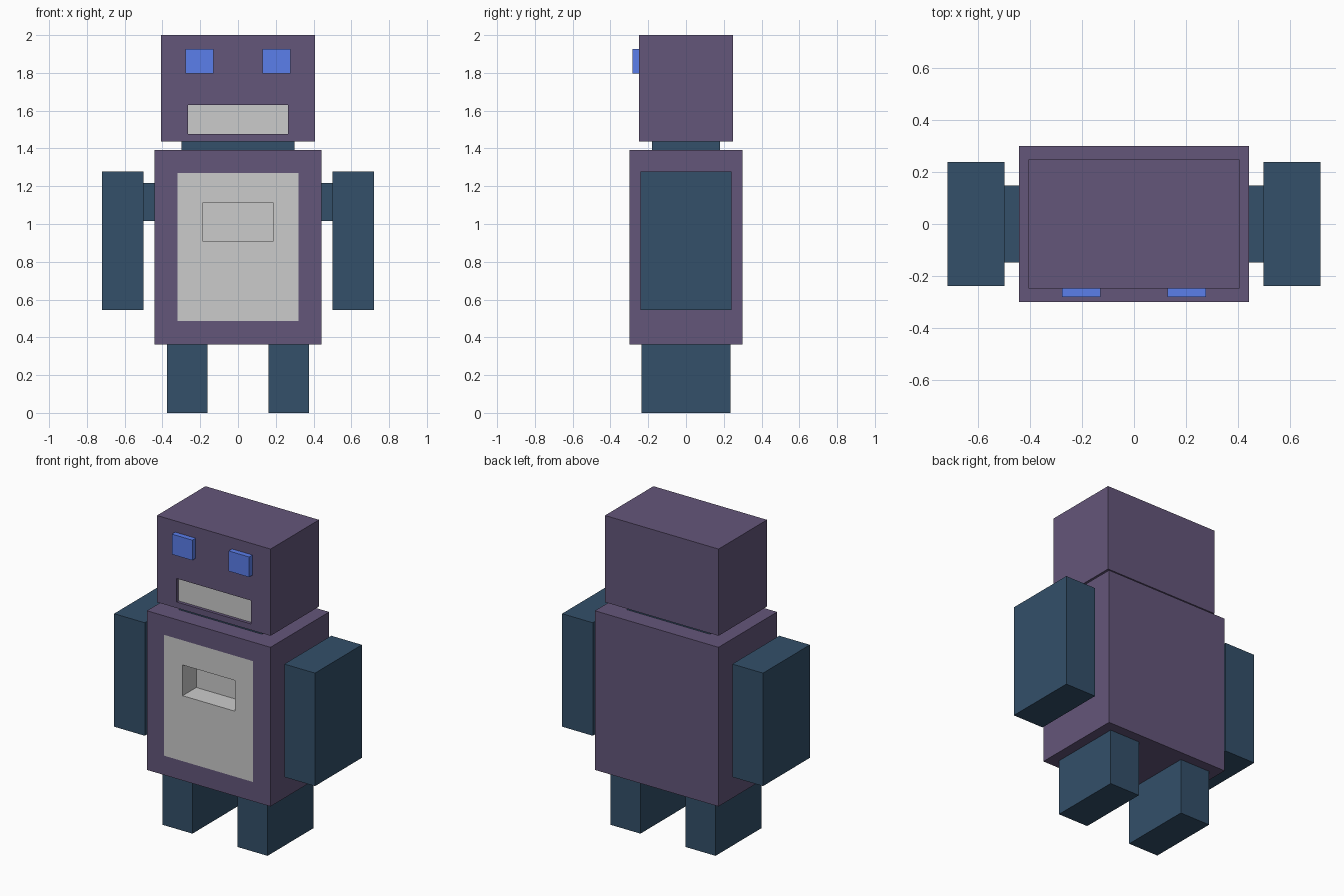
import bpy, bmesh

if "Cube" in bpy.data.objects:
    bpy.data.objects.remove(bpy.data.objects["Cube"])


def colour(name, rgb):
    mat = bpy.data.materials.new(name)
    mat.diffuse_color = (*rgb, 1)
    mat.use_nodes = True
    mat.node_tree.nodes["Principled BSDF"].inputs["Base Color"].default_value = mat.diffuse_color
    return mat


PURPLE = colour("purple", (0.127, 0.093, 0.195))
TEAL = colour("teal", (0.033, 0.08, 0.144))
BLUE = colour("blue", (0.105, 0.209, 0.83))


def inset_rect(bm, face, x, z):
    """Inset a front face to the rectangle -x..x, z[0]..z[1]; the face stays the inner one."""
    bmesh.ops.inset_individual(bm, faces=[face], thickness=0.01)
    mid = face.calc_center_median()
    for v in face.verts:
        v.co.x = x if v.co.x > mid.x else -x
        v.co.z = z[1] if v.co.z > mid.z else z[0]


def sink(bm, face, depth):
    """Push a front face inward, leaving straight walls around it."""
    bmesh.ops.inset_individual(bm, faces=[face], thickness=0)
    for v in face.verts:
        v.co.y += depth


def box(name, x, y, z, mat, carve=None):
    """Box from three (min, max) ranges; carve edits its front face."""
    bm = bmesh.new()
    bmesh.ops.create_cube(bm, size=1)
    for v in bm.verts:
        v.co = [r[1] if c > 0 else r[0] for c, r in zip(v.co, (x, y, z))]
    bm.normal_update()
    if carve:
        carve(bm, min(bm.faces, key=lambda f: f.calc_center_median().y))
    bm.normal_update()
    mesh = bpy.data.meshes.new(name)
    bm.to_mesh(mesh)
    bm.free()
    mesh.materials.append(mat)
    if carve:
        mesh.materials.append(None)  # plain grey slot
    obj = bpy.data.objects.new(name, mesh)
    bpy.context.collection.objects.link(obj)
    return obj


# Head with a shallow grey mouth
def carve_mouth(bm, face):
    inset_rect(bm, face, 0.266, (1.477, 1.629))
    sink(bm, face, 0.02)
    face.material_index = 1


# Torso with a flush grey panel and a deep pocket in it
def carve_chest(bm, face):
    inset_rect(bm, face, 0.319, (0.487, 1.27))
    face.material_index = 1
    old = set(bm.faces) - {face}
    inset_rect(bm, face, 0.187, (0.911, 1.11))
    sink(bm, face, 0.14)
    for f in set(bm.faces) - old:
        f.material_index = 1


box("head", (-0.407, 0.407), (-0.248, 0.248), (1.438, 2.0), PURPLE, carve_mouth)
box("neck", (-0.298, 0.298), (-0.18, 0.18), (1.393, 1.438), TEAL)
box("torso", (-0.443, 0.443), (-0.3, 0.3), (0.362, 1.393), PURPLE, carve_chest)

# Paired parts
for side, s in (("left", -1), ("right", 1)):
    def span(a, b):
        return sorted((s * a, s * b))

    box(side + "_eye", span(0.13, 0.277), (-0.282, -0.248), (1.796, 1.927), BLUE)
    box(side + "_shoulder", span(0.443, 0.5), (-0.148, 0.148), (1.017, 1.216), TEAL)
    box(side + "_arm", span(0.5, 0.72), (-0.24, 0.24), (0.545, 1.277), TEAL)
    box(side + "_leg", span(0.161, 0.377), (-0.236, 0.236), (0.0, 0.362), TEAL)
